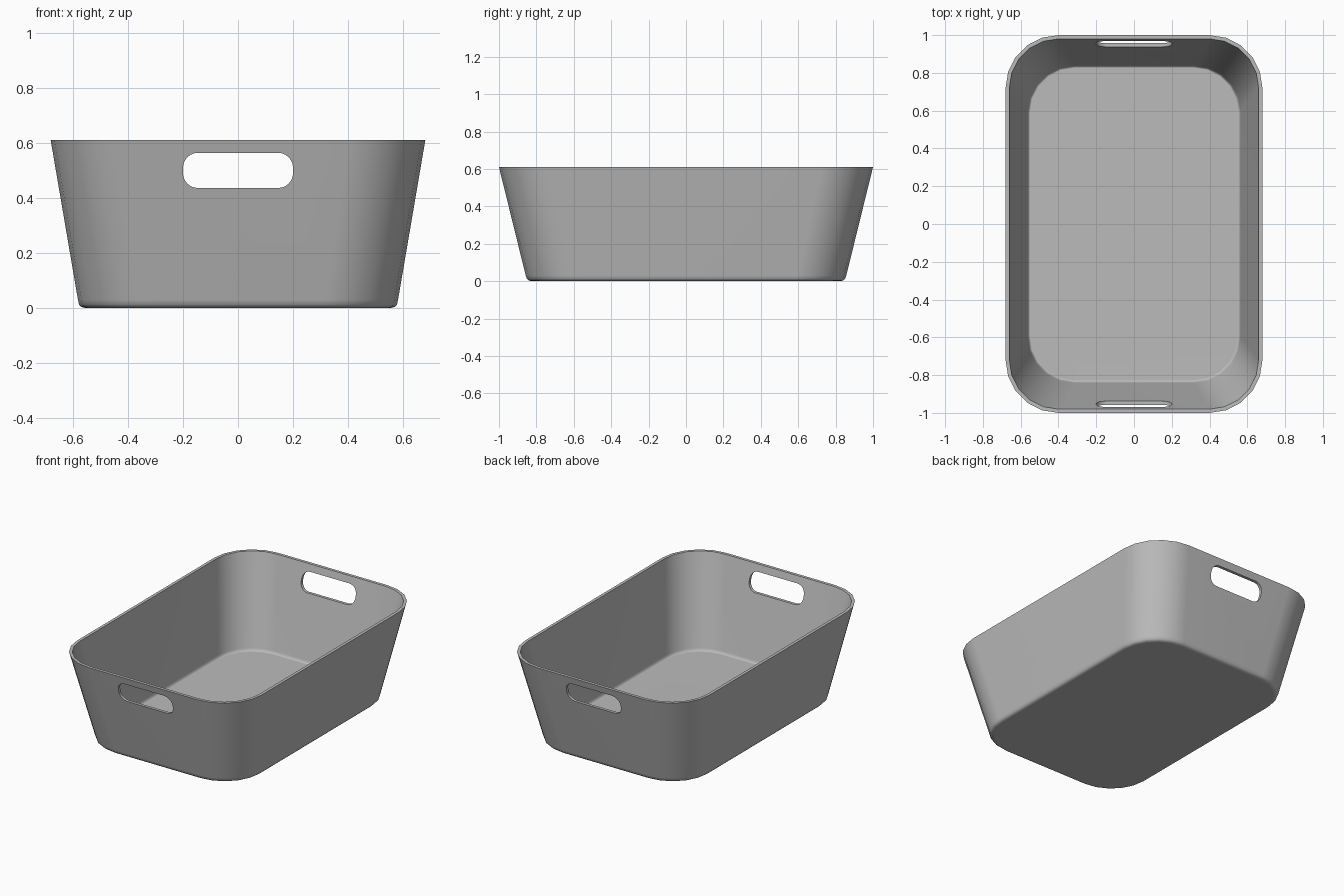
import bpy, bmesh, math

if "Cube" in bpy.data.objects:
    bpy.data.objects.remove(bpy.data.objects["Cube"], do_unlink=True)

# Material
grey = bpy.data.materials.new("plain grey plastic")
grey.use_nodes = True
colour = (0.5, 0.5, 0.5, 1)
grey.diffuse_color = colour
grey.node_tree.nodes["Principled BSDF"].inputs["Base Color"].default_value = colour


def rounded_rect(half_a, half_b, radius, steps):
    """Outline of a rectangle with rounded corners, anticlockwise."""
    points = []
    for quarter, (sa, sb) in enumerate([(1, 1), (-1, 1), (-1, -1), (1, -1)]):
        for i in range(steps + 1):
            t = math.pi / 2 * (quarter + i / steps)
            points.append((sa * (half_a - radius) + radius * math.cos(t),
                           sb * (half_b - radius) + radius * math.sin(t)))
    return points


def loft(name, rings):
    """Skin a list of 3D rings and cap both ends."""
    bm = bmesh.new()
    loops = [[bm.verts.new(p) for p in ring] for ring in rings]
    for low, high in zip(loops, loops[1:]):
        for i in range(len(low)):
            j = (i + 1) % len(low)
            bm.faces.new((low[i], low[j], high[j], high[i]))
    bm.faces.new(loops[0][::-1])
    bm.faces.new(loops[-1])
    bmesh.ops.recalc_face_normals(bm, faces=bm.faces)
    mesh = bpy.data.meshes.new(name)
    bm.to_mesh(mesh)
    bm.free()
    mesh.materials.append(grey)
    obj = bpy.data.objects.new(name, mesh)
    bpy.context.collection.objects.link(obj)
    return obj


# Tapered tub: outside upward, over the rim, then inside down to the floor
HEIGHT, WALL = 0.61, 0.02
profile = [  # half width, half length, corner radius, height
    (0.552, 0.825, 0.24, 0),
    (0.568, 0.841, 0.255, 0.004),
    (0.577, 0.851, 0.262, 0.013),
    (0.581, 0.857, 0.265, 0.03),
    (0.68, 1.0, 0.28, HEIGHT),
    (0.68 - WALL, 1.0 - WALL, 0.26, HEIGHT),
    (0.564, 0.841, 0.247, 0.04),
    (0.559, 0.835, 0.243, 0.026),
    (0.550, 0.826, 0.235, 0.02),
]
tub = loft("storage_tub", [[(x, y, z) for x, y in rounded_rect(a, b, r, 5)]
                           for a, b, r, z in profile])

# Handle slot cutter running through both end walls
slot = rounded_rect(0.2, 0.064, 0.055, 6)
cutter = loft("handle_slot_cutter",
              [[(x, y, z + 0.5) for x, z in slot] for y in (-1.2, 1.2)])
cutter.hide_render = True
cutter.hide_set(True)

bpy.ops.object.select_all(action="DESELECT")
tub.select_set(True)
bpy.context.view_layer.objects.active = tub
cut = tub.modifiers.new("handle slots", "BOOLEAN")
cut.operation = "DIFFERENCE"
cut.solver = "EXACT"
cut.object = cutter
bpy.ops.object.modifier_apply(modifier=cut.name)
bpy.data.objects.remove(cutter, do_unlink=True)

# Smooth walls with crisp rim and slot edges
bpy.ops.object.shade_smooth_by_angle(angle=math.radians(40))
weighted = tub.modifiers.new("even shading", "WEIGHTED_NORMAL")
weighted.keep_sharp = True
